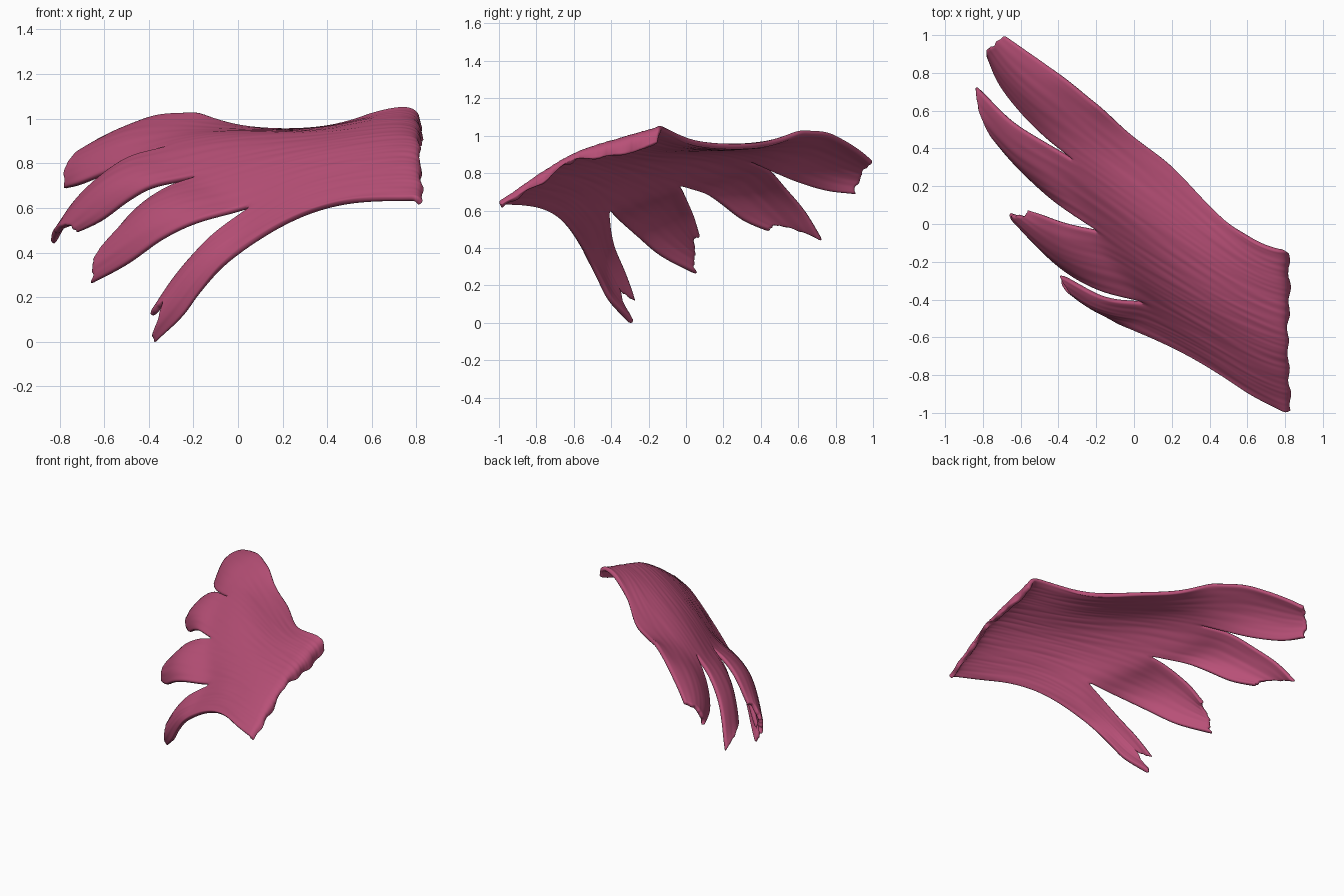
import bpy, bmesh, math, random
from mathutils import Vector

if "Cube" in bpy.data.objects:
    bpy.data.objects.remove(bpy.data.objects["Cube"])

random.seed(4)
COLS, BODY, FINGER = 18, 28, 28     # columns per strip, rows in body, rows in finger


def curve(pts, t):
    """Smooth Catmull-Rom curve through pts, t in 0..1."""
    p = [Vector(q) for q in pts]
    p = [p[0] * 2 - p[1]] + p + [p[-1] * 2 - p[-2]]
    n = len(p) - 3
    i = min(int(t * n), n - 1)
    f = t * n - i
    a, b, c, d = p[i:i + 4]
    return 0.5 * (2 * b + (c - a) * f + (2 * a - 5 * b + 4 * c - d) * f * f
                  + (3 * b - a - 3 * c + d) * f ** 3)


# Fibre lines of the joined body, from the root edge to the gaps between strips
body = [
    [(.82, -.15, .95), (.805, -.145, 1.03), (.74, -.14, 1.058), (.60, -.08, 1.03), (.42, .08, .965),
     (.2, .31, .955), (0, .46, .975), (-.18, .605, 1.035)],
    [(.825, -.37, .895), (.815, -.37, .96), (.75, -.36, .995), (.58, -.29, .98), (.38, -.16, .945),
     (.12, .02, .935), (-.14, .21, .925), (-.33, .34, .88)],
    [(.815, -.58, .87), (.805, -.58, .905), (.75, -.57, .925), (.58, -.50, .91), (.40, -.41, .88),
     (.2, -.29, .845), (0, -.17, .80), (-.2, -.04, .745)],
    [(.82, -.79, .74), (.815, -.79, .785), (.75, -.78, .805), (.60, -.72, .79), (.45, -.63, .765),
     (.3, -.55, .73), (.17, -.48, .675), (.05, -.42, .61)],
    [(.835, -.99, .635), (.80, -1.0, .655), (.74, -.975, .65), (.60, -.90, .65), (.45, -.80, .63),
     (.3, -.71, .585), (.15, -.635, .515), (0, -.57, .42)],
]
# Upper and lower edge of each free strip, from the gap to the tip
fingers = [
    ([(-.18, .605, 1.035), (-.35, .75, 1.025), (-.48, .85, .98), (-.6, .935, .925), (-.69, 1.0, .87)],
     [(-.33, .34, .88), (-.47, .45, .82), (-.6, .58, .76), (-.72, .74, .71), (-.79, .91, .685)]),
    ([(-.33, .34, .88), (-.5, .44, .83), (-.65, .54, .72), (-.76, .64, .6), (-.845, .735, .445)],
     [(-.2, -.04, .745), (-.38, .08, .705), (-.5, .18, .635), (-.62, .3, .545), (-.74, .45, .48)]),
    ([(-.2, -.04, .745), (-.3, -.02, .71), (-.4, .01, .65), (-.49, .045, .57), (-.57, .08, .46)],
     [(.05, -.42, .61), (-.18, -.36, .55), (-.35, -.27, .465), (-.5, -.14, .355), (-.67, .05, .255)]),
    ([(.05, -.42, .61), (-.1, -.41, .5), (-.2, -.38, .4), (-.3, -.33, .28), (-.405, -.27, .12)],
     [(0, -.57, .42), (-.09, -.53, .335), (-.18, -.47, .215), (-.26, -.41, .105), (-.375, -.295, -.012)]),
]
bulges = [.045, .05, .045, .04]
# Position, depth and half width of the torn tip
tears = [(.5, 0, .4), (.62, .09, .45), (.2, .06, .2), (.42, .17, .4)]

bm = bmesh.new()
column_of = {}


def add_grid(points, first_col):
    """Make a quad grid from rows of points."""
    rows = []
    for row in points:
        rows.append([bm.verts.new(p) for p in row])
        for c, v in enumerate(rows[-1]):
            column_of[v] = first_col + c
    for r0, r1 in zip(rows, rows[1:]):
        for c in range(len(r0) - 1):
            bm.faces.new((r0[c], r0[c + 1], r1[c + 1], r1[c]))


# Joined body sheet with an uneven root edge
total = COLS * 4
rows = []
for r in range(BODY + 1):
    t = (r / BODY) ** 1.2
    line = [curve(b, t) for b in body]
    row = [curve(line, c / total) for c in range(total + 1)]
    wave = .008 * max(0, 1 - t * 5)
    rows.append([p + Vector((wave * math.sin(c * .52), 0,
                             wave * (math.cos(c * .31) + .8 * math.sin(c * .17 + 1))))
                 for c, p in enumerate(row)])
add_grid(rows, 0)
last = rows[-1]

# Four free strips with curved sections and torn tips
for s, (upper, lower) in enumerate(fingers):
    start = last[s * COLS:(s + 1) * COLS + 1]
    pos, depth, half = tears[s]
    reach = []
    for c in range(COLS + 1):
        u = c / COLS
        inner = 0 < c < COLS
        reach.append(1 - depth * max(0, 1 - abs(u - pos) / half) - inner * random.uniform(0, .04))
    rows = []
    for r in range(FINGER + 1):
        row = []
        for c in range(COLS + 1):
            u, t = c / COLS, r / FINGER * reach[c]
            a, b = curve(upper, t), curve(lower, t)
            along = curve(upper, min(t + .02, 1)) + curve(lower, min(t + .02, 1)) \
                - curve(upper, max(t - .02, 0)) - curve(lower, max(t - .02, 0))
            out = along.cross(b - a).normalized()
            if out.z < 0:
                out = -out
            offset = start[c] - start[0].lerp(start[-1], u)
            f = min(1, t * 1.8)
            fade = 1 - f * f * (3 - 2 * f)
            row.append(a.lerp(b, u) + offset * fade
                       + out * bulges[s] * 4 * u * (1 - u) * (1 - fade))
        rows.append(row)
    add_grid(rows, s * COLS)

# Join the strips to the body and even out the seam
bmesh.ops.remove_doubles(bm, verts=bm.verts, dist=.0005)
inside = [v for v in bm.verts if not v.is_boundary]
for _ in range(14):
    bmesh.ops.smooth_vert(bm, verts=inside, factor=.5, use_axis_x=True, use_axis_y=True, use_axis_z=True)
bmesh.ops.recalc_face_normals(bm, faces=bm.faces)
if sum(f.normal.z * f.calc_area() for f in bm.faces) < 0:
    bmesh.ops.reverse_faces(bm, faces=bm.faces)
bm.normal_update()

# Raise fine fibre ridges that come and go along the length
phase = [random.uniform(0, 6.28) for _ in range(total + 1)]
shifts = [(v, v.normal * .0016 * math.sin(phase[column_of.get(v, 0)] + v.co.x * 7)) for v in inside]
for v, d in shifts:
    v.co += d

mesh = bpy.data.meshes.new("muscle_sheet")
bm.to_mesh(mesh)
bm.free()
sheet = bpy.data.objects.new("muscle_sheet", mesh)
bpy.context.collection.objects.link(sheet)

pink = bpy.data.materials.new("muscle pink")
pink.diffuse_color = (.48, .08, .185, 1)
pink.use_nodes = True
pink.node_tree.nodes["Principled BSDF"].inputs["Base Color"].default_value = pink.diffuse_color
mesh.materials.append(pink)

# Thickness and softened rim
solid = sheet.modifiers.new("thickness", 'SOLIDIFY')
solid.thickness = .03
solid.offset = -1
soft = sheet.modifiers.new("soft", 'SUBSURF')
soft.levels = soft.render_levels = 1

bpy.context.view_layer.objects.active = sheet
sheet.select_set(True)
bpy.ops.object.shade_smooth_by_angle(angle=math.radians(60))
